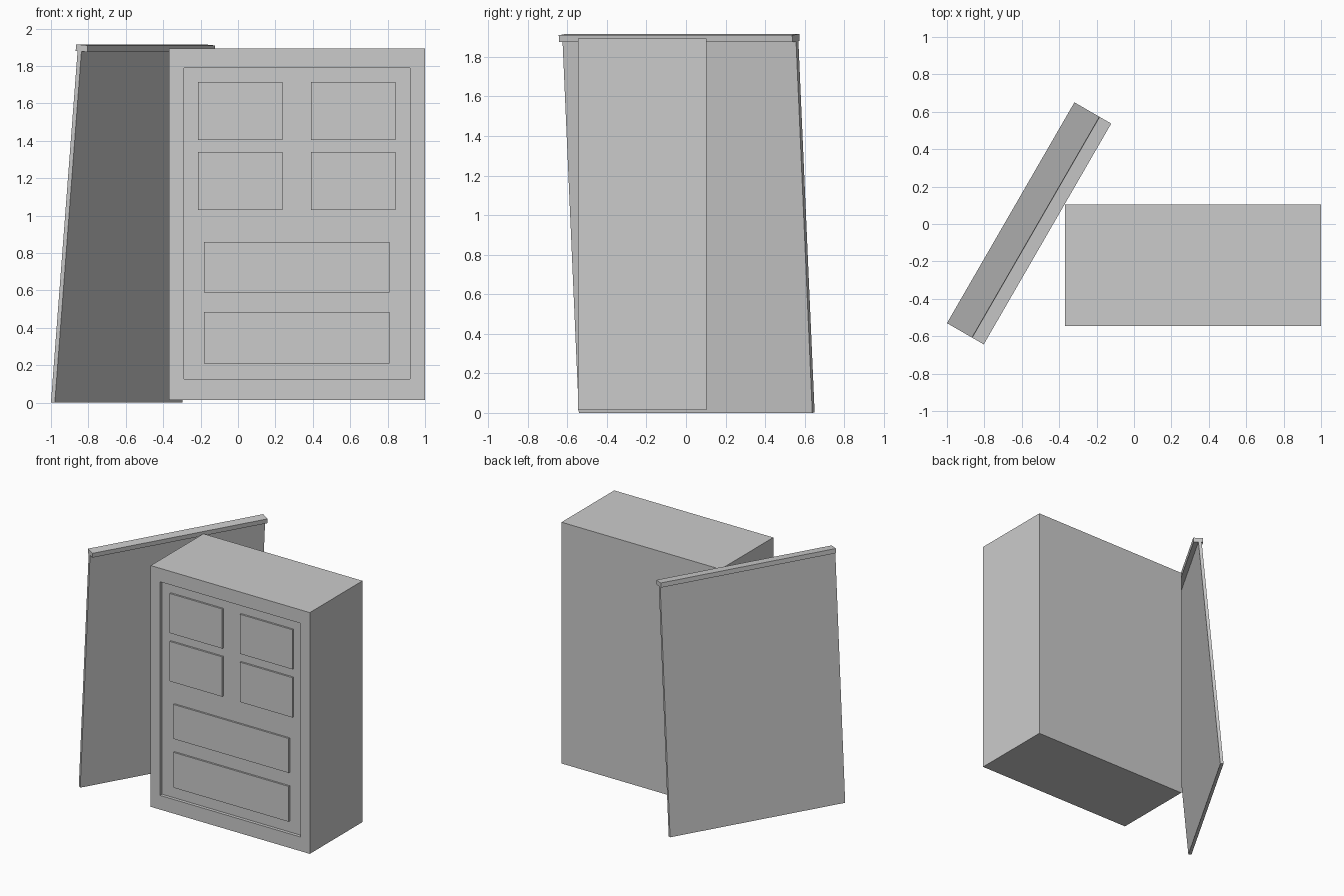
import bpy, bmesh
from math import radians, sin, cos
from mathutils import Vector, Matrix

if "Cube" in bpy.data.objects:
    bpy.data.objects.remove(bpy.data.objects["Cube"])


def box_mesh(lo, hi):
    bm = bmesh.new()
    bmesh.ops.create_cube(bm, size=1)
    lo, hi = Vector(lo), Vector(hi)
    for v in bm.verts:
        v.co = Vector([lo[i] + (v.co[i] + 0.5) * (hi[i] - lo[i]) for i in range(3)])
    return bm


def add_object(name, bm, matrix=None):
    mesh = bpy.data.meshes.new(name)
    bmesh.ops.recalc_face_normals(bm, faces=bm.faces)
    bm.to_mesh(mesh)
    bm.free()
    obj = bpy.data.objects.new(name, mesh)
    bpy.context.collection.objects.link(obj)
    if matrix:
        obj.matrix_world = matrix
    return obj


FRONT, RECESS, RAISE = -0.545, 0.025, 0.014

# Cabinet body with a recessed front
bm = box_mesh((-0.37, FRONT, 0.015), (1.0, 0.103, 1.893))
bm.normal_update()
face = min(bm.faces, key=lambda f: f.calc_center_median().y)
cx, cz = face.calc_center_median().xz
for depth in (0, RECESS):
    bmesh.ops.inset_individual(bm, faces=[face], thickness=0.02)
    for v in face.verts:
        v.co = (-0.29 if v.co.x < cx else 0.92, FRONT + depth,
                0.125 if v.co.z < cz else 1.788)
add_object("cabinet_body", bm)

# Raised door panels and drawer fronts
back = FRONT + RECESS
for x0, x1, name, rows in (
        (-0.215, 0.238, "left_panel", ((1.03, 1.34), (1.405, 1.713))),
        (0.39, 0.842, "right_panel", ((1.03, 1.34), (1.405, 1.713))),
        (-0.183, 0.81, "drawer_front", ((0.21, 0.485), (0.59, 0.858)))):
    for z0, z1 in rows:
        add_object(name, box_mesh((x0, back - RAISE, z0), (x1, back + 0.01, z1)))

# Leaning board: local x is its thickness, y its length, z its height
turn, lean = radians(30), radians(5)
across = Vector((cos(turn), -sin(turn), 0))
along = Vector((sin(turn), cos(turn), 0))
up = across * sin(lean) + Vector((0, 0, cos(lean)))
normal = along.cross(up)
matrix = Matrix((normal, along, up)).transposed().to_4x4()
matrix.translation = (-1.0, -0.53, 0.002)
add_object("leaning_board", box_mesh((0, 0, 0), (0.024, 1.363, 1.885)), matrix)

# Ledge along the top of the board
add_object("board_ledge", box_mesh((-0.012, 0, 1.885), (0.06, 1.363, 1.92)), matrix)
